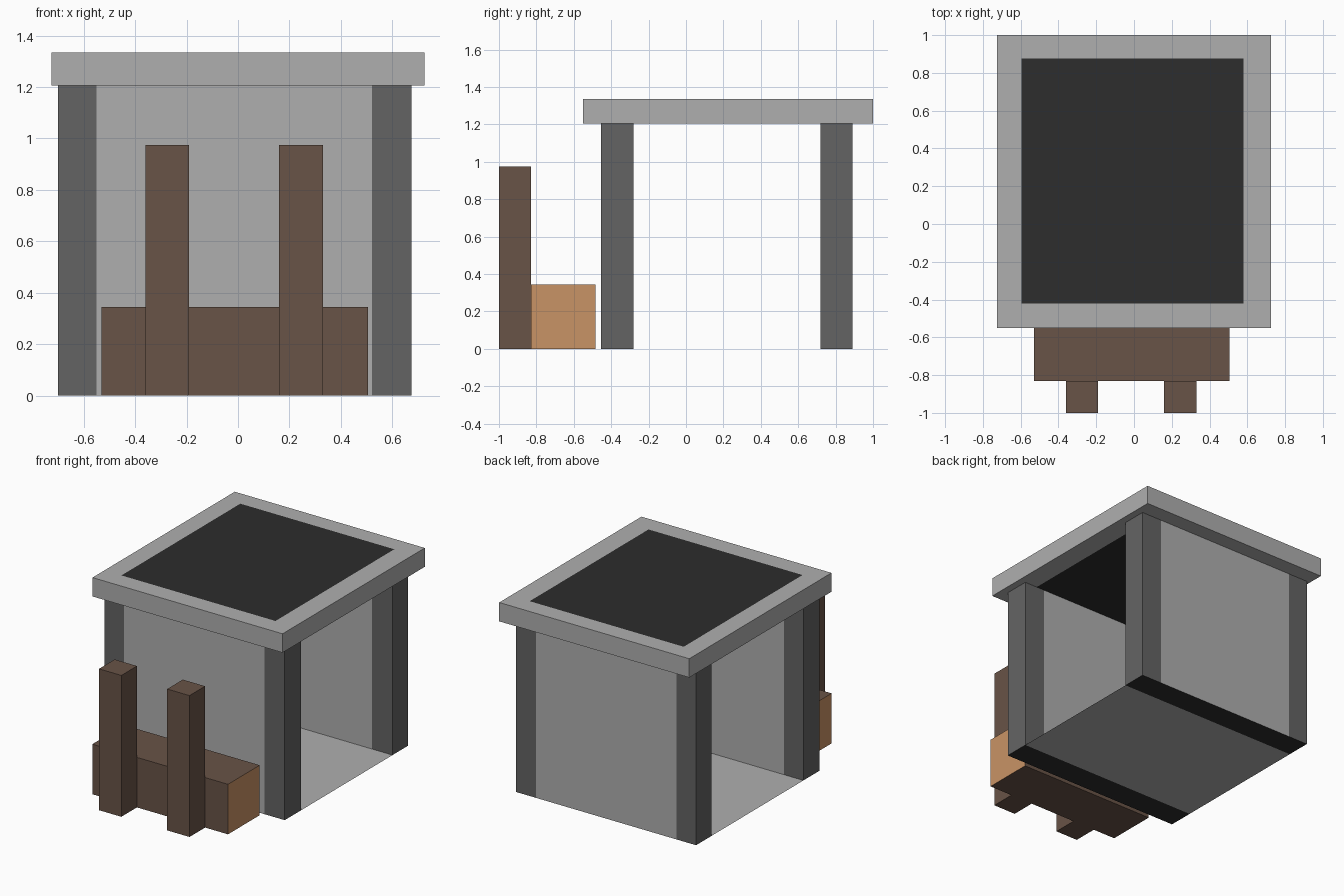
import bpy, bmesh

if "Cube" in bpy.data.objects:
    bpy.data.objects.remove(bpy.data.objects["Cube"])


def material(name, rgb):
    m = bpy.data.materials.new(name)
    m.diffuse_color = (*rgb, 1)
    m.use_nodes = True
    m.node_tree.nodes["Principled BSDF"].inputs["Base Color"].default_value = m.diffuse_color
    return m


light = material("light_grey", (0.43, 0.43, 0.43))
dark = material("dark_grey", (0.127, 0.127, 0.127))
black = material("charcoal", (0.026, 0.026, 0.026))
bark = material("bark", (0.14, 0.087, 0.063))
wood = material("cut_wood", (0.584, 0.292, 0.133))


def box(name, xs, ys, zs, mat, accent=None, accent_dir=None):
    """Box between limits; faces for which accent_dir(normal) is true get the accent."""
    bm = bmesh.new()
    bmesh.ops.create_cube(bm, size=1)
    for v in bm.verts:
        v.co = [(r[0] + r[1]) / 2 + c * (r[1] - r[0]) for c, r in zip(v.co, (xs, ys, zs))]
    bm.normal_update()
    me = bpy.data.meshes.new(name)
    me.materials.append(mat)
    if accent:
        me.materials.append(accent)
        for f in bm.faces:
            f.material_index = int(accent_dir(f.normal))
    bm.to_mesh(me)
    bm.free()
    ob = bpy.data.objects.new(name, me)
    bpy.context.collection.objects.link(ob)
    return ob


def down(n):
    return n.z < -0.5


# Front and back walls, each between two flush dark pillars
H = 1.205
for side, ys in (("front", (-0.455, -0.28)), ("back", (0.72, 0.89))):
    box(side + "_wall", (-0.55, 0.52), ys, (0, H), light, black, down)
    box(side + "_left_pillar", (-0.70, -0.55), ys, (0, H), dark, black, down)
    box(side + "_right_pillar", (0.52, 0.675), ys, (0, H), dark, black, down)

# Paper-thin floor between the walls
bm = bmesh.new()
bm.faces.new([bm.verts.new((x, y, 0)) for x, y in
              ((-0.70, -0.28), (0.675, -0.28), (0.675, 0.72), (-0.70, 0.72))])
me = bpy.data.meshes.new("floor")
bm.to_mesh(me)
bm.free()
me.materials.append(light)
bpy.context.collection.objects.link(bpy.data.objects.new("floor", me))

# Roof: light frame around a flush dark panel
Z = (H, 1.335)
box("roof_panel", (-0.595, 0.58), (-0.42, 0.875), Z, black)
box("roof_front_rim", (-0.725, 0.725), (-0.55, -0.42), Z, light)
box("roof_back_rim", (-0.725, 0.725), (0.875, 1.0), Z, light)
box("roof_left_rim", (-0.725, -0.595), (-0.42, 0.875), Z, light)
box("roof_right_rim", (0.58, 0.725), (-0.42, 0.875), Z, light)

# Log bench with cut-wood ends, and two upright posts
box("bench_log", (-0.53, 0.505), (-0.83, -0.485), (0, 0.345), bark, wood,
    lambda n: abs(n.x) > 0.5)
for side, x in (("left", -0.36), ("right", 0.16)):
    box(side + "_post", (x, x + 0.17), (-1.0, -0.83), (0, 0.975), bark)
